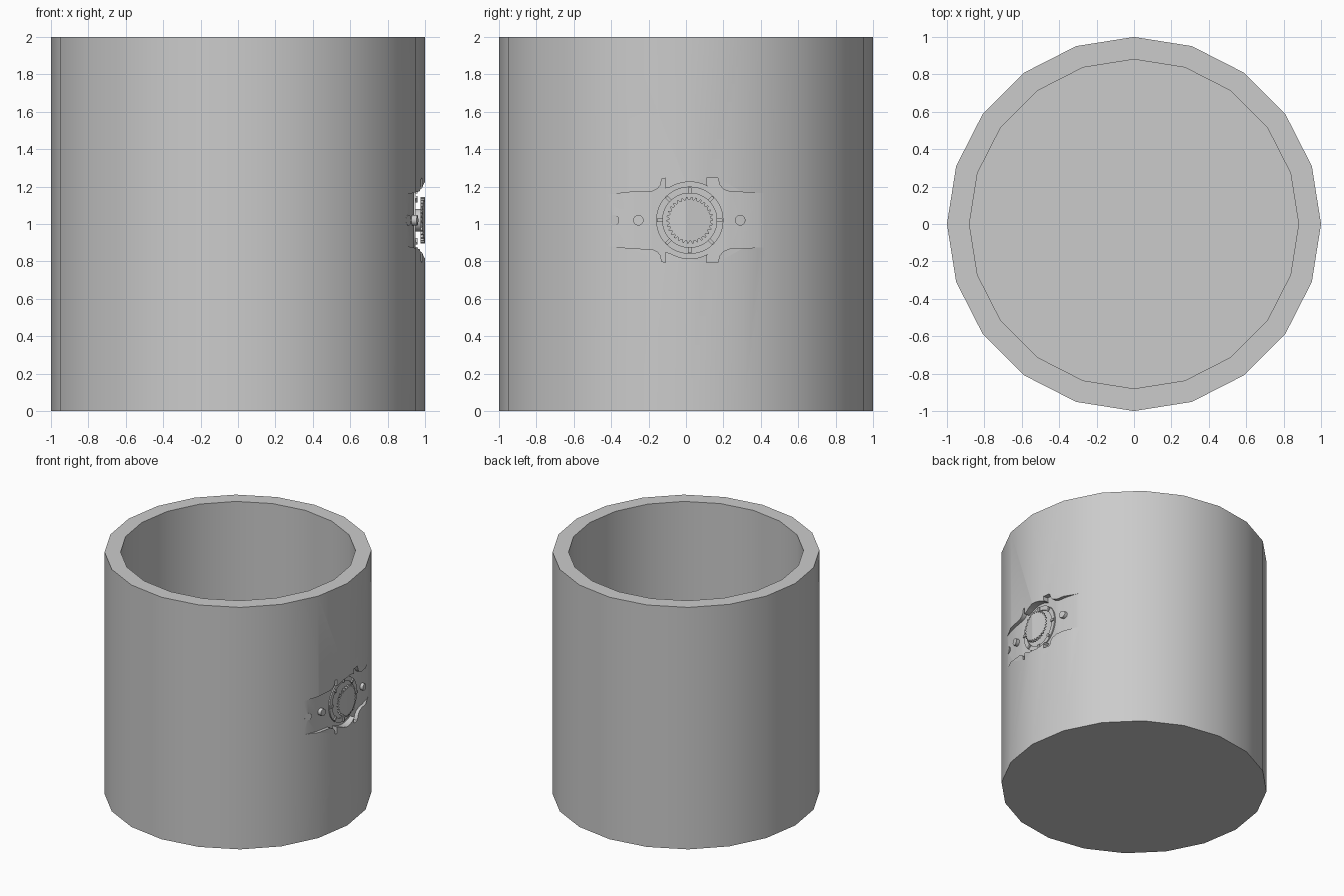
import bpy, bmesh
from math import sin, cos, pi, radians
from mathutils import Matrix

if "Cube" in bpy.data.objects:
    bpy.data.objects.remove(bpy.data.objects["Cube"], do_unlink=True)

grey = bpy.data.materials.new("plain_grey")
grey.use_nodes = True
colour = (0.6, 0.6, 0.6, 1)
grey.diffuse_color = colour
grey.node_tree.nodes["Principled BSDF"].inputs["Base Color"].default_value = colour

CY, CZ = 0.02, 1.02  # centre of the dial on the +x side


def finish(name, bm):
    bmesh.ops.recalc_face_normals(bm, faces=bm.faces)
    mesh = bpy.data.meshes.new(name)
    bm.to_mesh(mesh)
    bm.free()
    mesh.materials.append(grey)
    ob = bpy.data.objects.new(name, mesh)
    bpy.context.collection.objects.link(ob)
    return ob


def prism(name, pts, low, high, along="X"):
    """Extrude (y, z) points along X, or (x, y) points along Z."""
    bm = bmesh.new()
    place = (lambda p, d: (d, *p)) if along == "X" else (lambda p, d: (*p, d))
    a = [bm.verts.new(place(p, low)) for p in pts]
    b = [bm.verts.new(place(p, high)) for p in pts]
    bm.faces.new(a)
    bm.faces.new(b)
    for i in range(len(a)):
        j = (i + 1) % len(a)
        bm.faces.new((a[i], a[j], b[j], b[i]))
    return finish(name, bm)


def circle(r, n, y=CY, z=CZ):
    return [(y + r * cos(2 * pi * i / n), z + r * sin(2 * pi * i / n)) for i in range(n)]


def combine(ob, tool, operation):
    mod = ob.modifiers.new("cut", "BOOLEAN")
    mod.object, mod.operation, mod.solver = tool, operation, "EXACT"
    bpy.context.view_layer.objects.active = ob
    bpy.ops.object.modifier_apply(modifier=mod.name)
    bpy.data.objects.remove(tool, do_unlink=True)


# Cup: twenty sides, thick wall, closed bottom
bm = bmesh.new()
rings = []
for r, z in ((1, 0), (1, 2), (0.88, 2), (0.88, 0.12)):
    rings.append([bm.verts.new((x, y, z)) for x, y in circle(r, 20, 0, 0)])
for a, b in zip(rings, rings[1:]):
    for i in range(20):
        j = (i + 1) % 20
        bm.faces.new((a[i], a[j], b[j], b[i]))
bm.faces.new(rings[0])
bm.faces.new(rings[-1])
cup = finish("cup", bm)

# Recess outline: strap, lugs and round case, mirrored top to bottom
left = [(-0.44, 0.14), (-0.39, 0.14), (-0.30, 0.15), (-0.18, 0.155), (-0.15, 0.17),
        (-0.135, 0.19), (-0.13, 0.22), (-0.11, 0.225), (-0.11, 0.17)]
arc = [(CY + 0.205 * cos(radians(a)), 0.205 * sin(radians(a))) for a in range(120, 59, -6)]
right = [(0.11, 0.19), (0.11, 0.225), (0.17, 0.225), (0.18, 0.19), (0.20, 0.165),
         (0.24, 0.15), (0.30, 0.15), (0.39, 0.145), (0.44, 0.145)]
top = left + arc + right
outline = [(y, CZ + h) for y, h in top] + [(y, CZ - h) for y, h in reversed(top)]
recess = prism("recess_cutter", outline, 0.85, 1.1)

# Curved recess floor
floor = [(0.89, -0.43), (0.908, -0.39), (0.928, -0.28), (0.94, -0.19),
         (0.94, 0.21), (0.928, 0.29), (0.908, 0.39), (0.89, 0.43)]
combine(recess, prism("floor_profile", floor + [(1.2, 0.43), (1.2, -0.43)], 0.6, 1.4, "Z"),
        "INTERSECT")

# Material left standing: toothed dial, its stem, and strap pegs
teeth = []
for i in range(120):
    r = 0.125 if i % 4 < 2 else 0.111
    a = 2 * pi * i / 120
    teeth.append((CY + r * cos(a), CZ + r * sin(a)))
combine(recess, prism("dial", teeth, 0.975, 1.2), "DIFFERENCE")
combine(recess, prism("stem", circle(0.06, 24), 0.8, 0.985), "DIFFERENCE")
for y in (-0.385, -0.255, 0.29):
    combine(recess, prism("peg", circle(0.028, 20, y), 0.8, 1.2), "DIFFERENCE")
combine(cup, recess, "DIFFERENCE")

# Bezel ring around the dial
bezel = prism("bezel_ring", circle(0.18, 48), 0.93, 0.95)
combine(bezel, prism("bezel_hole", circle(0.145, 48), 0.9, 1), "DIFFERENCE")

# Eight hour marks on the bezel
bm = bmesh.new()
for i in range(8):
    turn = Matrix.Translation((0.95, CY, CZ)) @ Matrix.Rotation(i * pi / 4, 4, "X")
    size = Matrix.Diagonal((0.02, 0.032, 0.018, 1))
    bmesh.ops.create_cube(bm, size=1, matrix=turn @ Matrix.Translation((0, 0.16, 0)) @ size)
marks = finish("bezel_marks", bm)

# Smooth walls with sharp edges
bpy.ops.object.select_all(action="DESELECT")
for ob in (cup, bezel, marks):
    ob.select_set(True)
bpy.context.view_layer.objects.active = cup
bpy.ops.object.shade_smooth_by_angle(angle=radians(30))
